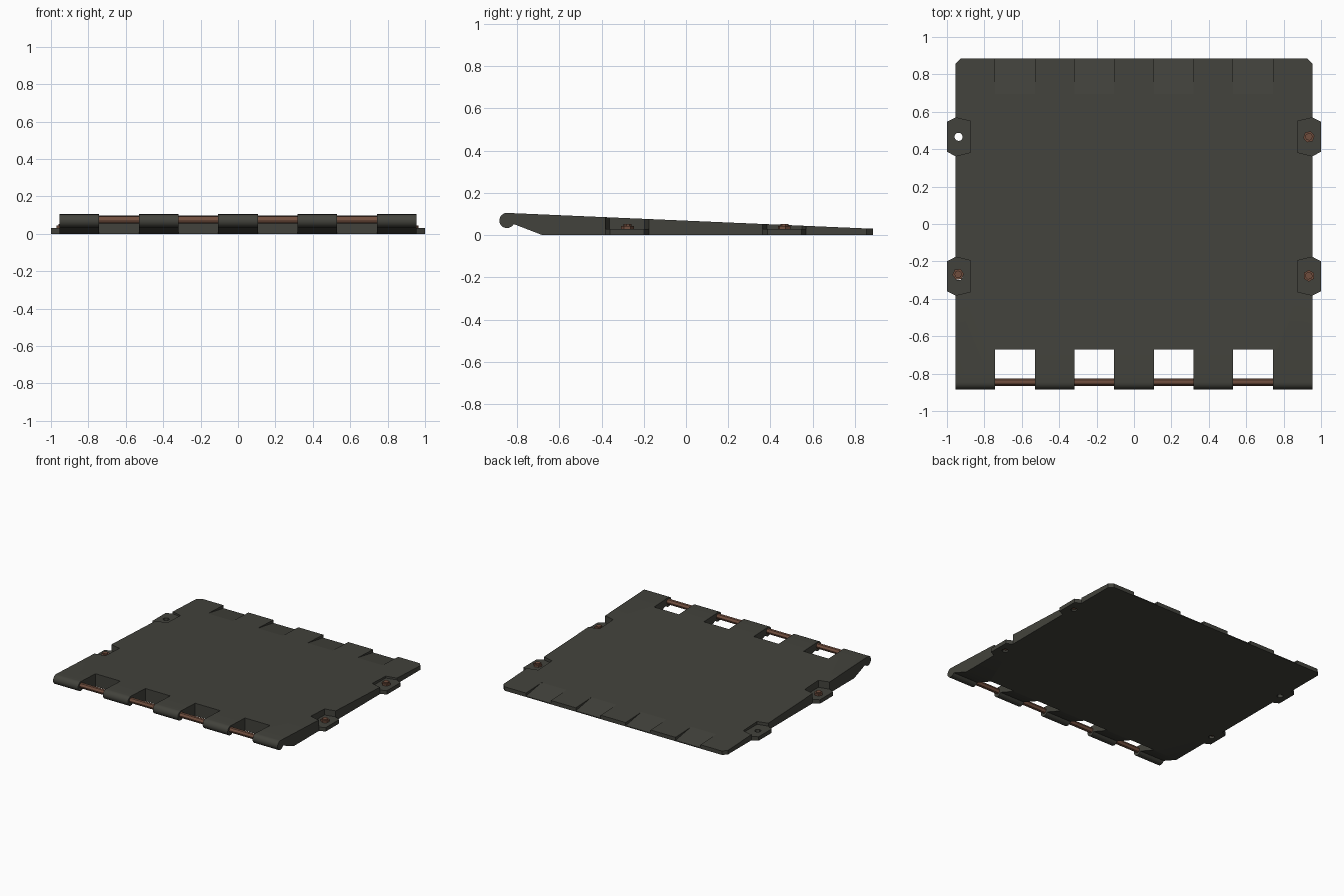
import bpy, bmesh, math

if "Cube" in bpy.data.objects:
    bpy.data.objects.remove(bpy.data.objects["Cube"])

def material(name, rgb):
    m = bpy.data.materials.new(name)
    m.diffuse_color = (*rgb, 1)
    m.use_nodes = True
    m.node_tree.nodes["Principled BSDF"].inputs["Base Color"].default_value = m.diffuse_color
    return m

STEEL = material("dark olive steel", (0.055, 0.055, 0.045))
RUST = material("rusty brown", (0.16, 0.075, 0.047))

def prism(name, pts, to3d, a, b, mat):
    """Extrude a 2D outline between offsets a and b."""
    bm = bmesh.new()
    f = bm.faces.new([bm.verts.new(to3d(p, a)) for p in pts])
    out = bmesh.ops.extrude_face_region(bm, geom=[f])
    for v in out["geom"]:
        if isinstance(v, bmesh.types.BMVert):
            i = min(range(len(pts)), key=lambda k: sum((v.co[j] - to3d(pts[k], a)[j]) ** 2 for j in range(3)))
            v.co = to3d(pts[i], b)
    bmesh.ops.recalc_face_normals(bm, faces=bm.faces)
    me = bpy.data.meshes.new(name)
    bm.to_mesh(me)
    bm.free()
    me.materials.append(mat)
    ob = bpy.data.objects.new(name, me)
    bpy.context.collection.objects.link(ob)
    return ob

along_x = lambda p, t: (t, p[0], p[1])
along_z = lambda p, t: (p[0], p[1], t)

def ring(cx, cy, r, n, start=0.0):
    return [(cx + r * math.cos(start + math.tau * i / n), cy + r * math.sin(start + math.tau * i / n)) for i in range(n)]

def boolean(target, tool, op):
    mod = target.modifiers.new(op, 'BOOLEAN')
    mod.object, mod.operation, mod.solver = tool, op, 'EXACT'
    bpy.context.view_layer.objects.active = target
    bpy.ops.object.modifier_apply(modifier=mod.name)
    bpy.data.objects.remove(tool)

W, S = 0.955, 2 * 0.955 / 9   # half width, knuckle width

# wedge-shaped plate with a rounded hinge lip in front
lip = [(-0.848 + 0.036 * math.cos(a), 0.069 + 0.036 * math.sin(a))
       for a in (math.radians(85 + 22.5 * i) for i in range(11))]
plate = prism("track_plate", lip + [(-0.815, 0.052), (-0.68, 0), (0.885, 0), (0.885, 0.03)],
              along_x, -W, W, STEEL)

# hinge gaps in front, sloped recesses along the back edge
for i in (1, 3, 5, 7):
    x0, x1 = -W + i * S, -W + (i + 1) * S
    boolean(plate, prism("gap", [(-1, -0.1), (-0.672, -0.1), (-0.672, 0.2), (-1, 0.2)], along_x, x0, x1, STEEL), 'DIFFERENCE')
    boolean(plate, prism("recess", [(0.695, 0.0382), (0.9, 0.004), (0.9, 0.1), (0.695, 0.1)], along_x, x0, x1, STEEL), 'DIFFERENCE')

# clipped back corners
for s in (-1, 1):
    boolean(plate, prism("corner", [(s * 0.925, 0.885), (s * 0.925, 1), (s * 1.1, 1), (s * 1.1, 0.855), (s * W, 0.855)],
                         along_z, -0.1, 0.2, STEEL), 'DIFFERENCE')

# bolt lugs set into pockets on both sides
for s in (-1, 1):
    for y in (0.466, -0.279):
        hexa = [(s * x, y + d) for x, d in ((1, -0.08), (1, 0.08), (W, 0.103), (0.873, 0.083), (0.873, -0.083), (W, -0.103))]
        boolean(plate, prism("pocket", hexa, along_z, 0.03, 0.2, STEEL), 'DIFFERENCE')
        boolean(plate, prism("lug", hexa, along_z, 0.0, 0.03, STEEL), 'UNION')
        boolean(plate, prism("hole", ring(s * 0.938, y, 0.022, 12), along_z, -0.1, 0.1, STEEL), 'DIFFERENCE')

# hexagonal bolts (the back left one is missing)
for k, (x, y, turn) in enumerate(((0.935, 0.466, 0.2), (0.935, -0.277, 0.5), (-0.94, -0.269, 0.1))):
    prism(f"bolt_head_{k + 1}", ring(x, y, 0.031, 6, turn), along_z, 0.029, 0.044, RUST)
    prism(f"bolt_cap_{k + 1}", ring(x, y, 0.02, 8, turn), along_z, 0.043, 0.053, RUST)
    prism(f"bolt_shank_{k + 1}", ring(x, y, 0.018, 8), along_z, 0.012, 0.03, RUST)

# hinge rod
rod = prism("hinge_rod", ring(-0.845, 0.074, 0.02, 12), along_x, -0.76, 0.76, RUST)

for ob in (plate, rod):
    bpy.ops.object.select_all(action='DESELECT')
    ob.select_set(True)
    bpy.context.view_layer.objects.active = ob
    bpy.ops.object.shade_smooth_by_angle(angle=math.radians(30))
